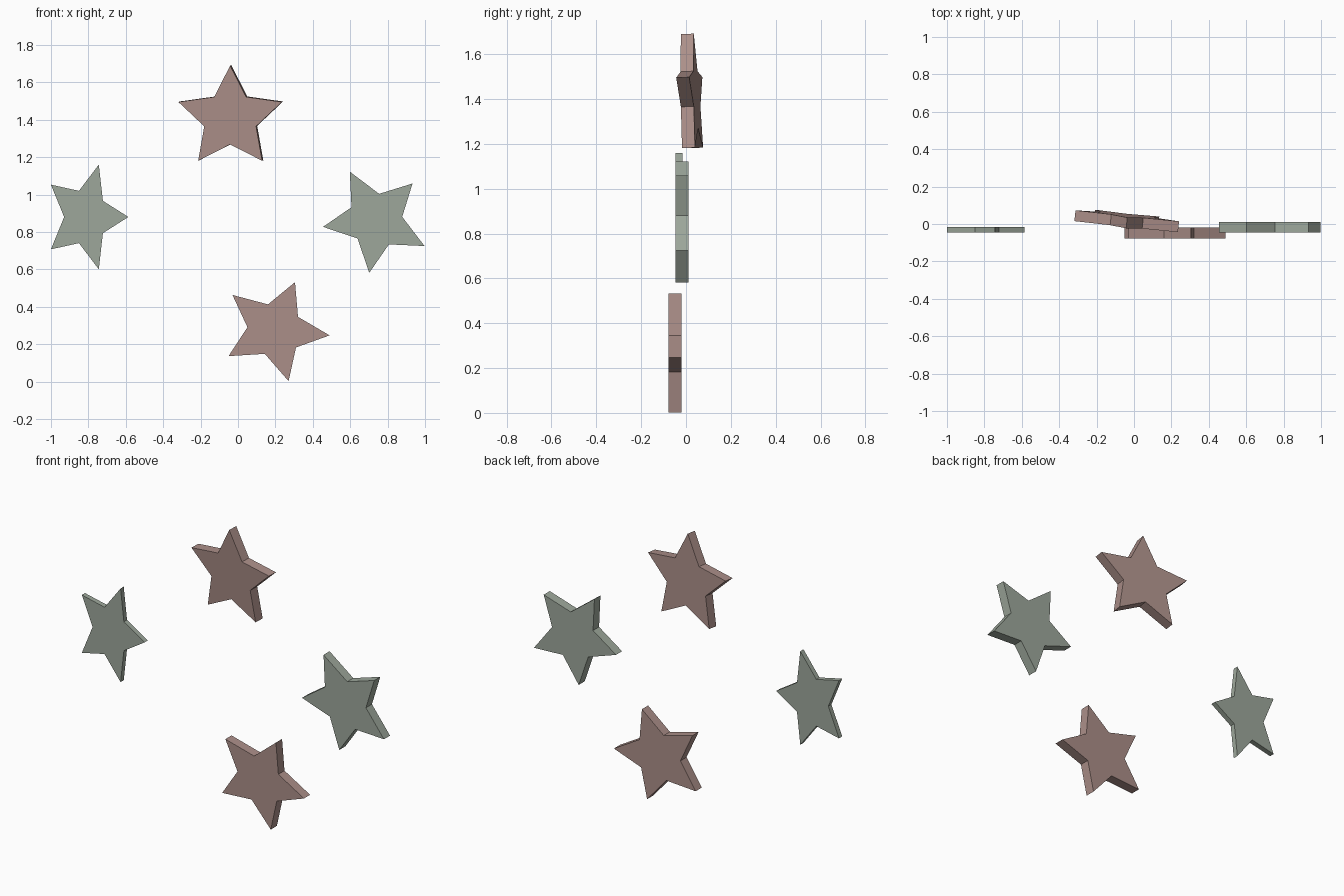
import bpy
import bmesh
from math import cos, sin, pi
from mathutils import Vector

if "Cube" in bpy.data.objects:
    bpy.data.objects.remove(bpy.data.objects["Cube"])


def material(name, rgb):
    m = bpy.data.materials.new(name)
    m.diffuse_color = (*rgb, 1)
    m.use_nodes = True
    m.node_tree.nodes["Principled BSDF"].inputs["Base Color"].default_value = m.diffuse_color
    return m


pink = material("dusty_pink", (0.41, 0.275, 0.25))
green = material("sage_green", (0.34, 0.39, 0.33))


def star(name, centre, u, v, depth, mat):
    """Five-pointed slab: u points to the first tip, v is a quarter turn on."""
    c, u, v = Vector(centre), Vector(u), Vector(v)
    back = -u.cross(v).normalized() * depth
    bm = bmesh.new()
    outline = []
    for i in range(10):
        r = 0.5 if i % 2 else 1.0
        a = i * pi / 5
        outline.append(bm.verts.new(c + r * (cos(a) * u + sin(a) * v)))
    face = bm.faces.new(outline)
    ext = bmesh.ops.extrude_face_region(bm, geom=[face], use_keep_orig=True)
    moved = [g for g in ext["geom"] if isinstance(g, bmesh.types.BMVert)]
    bmesh.ops.translate(bm, verts=moved, vec=back)
    bmesh.ops.recalc_face_normals(bm, faces=bm.faces)
    mesh = bpy.data.meshes.new(name)
    bm.to_mesh(mesh)
    bm.free()
    mesh.materials.append(mat)
    bpy.context.collection.objects.link(bpy.data.objects.new(name, mesh))


# Centres lie on the front face of each star
star("top_star", (-0.042, -0.010, 1.408), (0, -0.013, 0.281), (-0.291, 0.031, 0), 0.058, pink)
star("left_star", (-0.815, -0.046, 0.88), (0.229, 0, 0), (0, 0, 0.294), 0.03, green)
star("right_star", (0.737, -0.046, 0.863), (0.196, 0, 0.196), (-0.210, 0, 0.209), 0.057, green)
star("bottom_star", (0.197, -0.077, 0.276), (0.293, 0, -0.029), (0.018, 0, 0.278), 0.058, pink)
